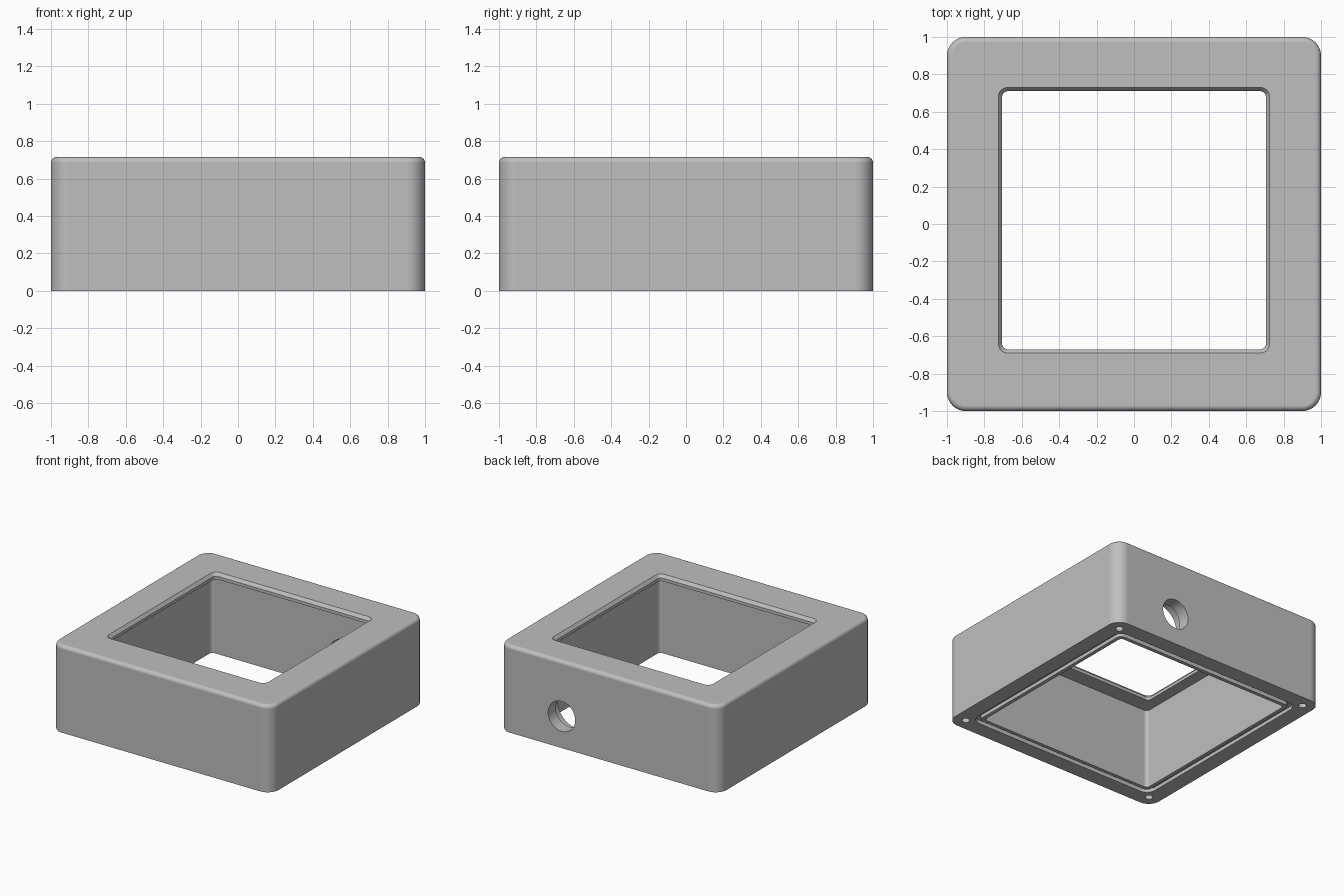
import bpy, bmesh, math
from mathutils import Matrix

cube = bpy.data.objects.get("Cube")
if cube:
    bpy.data.objects.remove(cube)

HEIGHT = 0.715
STEPS = 10  # segments per rounded corner

grey = bpy.data.materials.new("plain_grey")
grey.use_nodes = True
colour = (0.52, 0.52, 0.52, 1)
grey.diffuse_color = colour
grey.node_tree.nodes["Principled BSDF"].inputs["Base Color"].default_value = colour


def rounded_loop(bm, half_x, half_y, radius, z, cy=0.0):
    """Ring of vertices along a rounded rectangle."""
    verts = []
    for corner, (sx, sy) in enumerate([(1, 1), (-1, 1), (-1, -1), (1, -1)]):
        for i in range(STEPS + 1):
            a = math.pi / 2 * (corner + i / STEPS)
            verts.append(bm.verts.new((sx * (half_x - radius) + radius * math.cos(a),
                                       cy + sy * (half_y - radius) + radius * math.sin(a), z)))
    return verts


def cylinder(name, radius, depth, matrix):
    """Hidden cutter for a round hole."""
    bm = bmesh.new()
    bmesh.ops.create_cone(bm, cap_ends=True, segments=48, radius1=radius,
                          radius2=radius, depth=depth, matrix=matrix)
    mesh = bpy.data.meshes.new(name)
    bm.to_mesh(mesh)
    bm.free()
    obj = bpy.data.objects.new(name, mesh)
    bpy.context.collection.objects.link(obj)
    obj.hide_render = True
    return obj


# Section of the frame as (half width, corner radius, height, window?)
section = [(1.0, 0.1, 0, False)]
FILLET = 0.03
for i in range(7):
    a = math.pi / 2 * i / 6
    inset = FILLET * (1 - math.cos(a))
    section.append((1 - inset, 0.1 - inset, HEIGHT - FILLET * (1 - math.sin(a)), False))
section += [
    (0.725, 0.05, HEIGHT, True),          # window chamfer
    (0.705, 0.03, HEIGHT - 0.025, True),
    (0.705, 0.03, 0.665, True),           # underside of the top plate
    (0.8, 0.03, 0.665, False),            # cavity walls
    (0.8, 0.03, 0, False),
    (0.83, 0.04, 0, False),               # seal groove
    (0.83, 0.04, 0.03, False),
    (0.87, 0.08, 0.03, False),
    (0.87, 0.08, 0, False),
]

# Housing: loft the closed section around the frame
bm = bmesh.new()
loops = []
for half, radius, z, window in section:
    loops.append(rounded_loop(bm, half, half - (0.015 if window else 0), radius, z,
                              0.02 if window else 0))
for a, b in zip(loops, loops[1:] + loops[:1]):
    n = len(a)
    for i in range(n):
        j = (i + 1) % n
        bm.faces.new((a[i], a[j], b[j], b[i]))
bmesh.ops.recalc_face_normals(bm, faces=bm.faces)
mesh = bpy.data.meshes.new("housing_frame")
bm.to_mesh(mesh)
bm.free()
mesh.materials.append(grey)
housing = bpy.data.objects.new("housing_frame", mesh)
bpy.context.collection.objects.link(housing)

# Screw holes in the underside corners
cutters = [cylinder("screw_hole_cutter", 0.03, 0.6, Matrix.Translation((sx * 0.9, sy * 0.9, 0)))
           for sx in (-1, 1) for sy in (-1, 1)]

# Cable port in the back wall, with a wider bore from the inside
turn = Matrix.Rotation(math.pi / 2, 4, 'X')
cutters.append(cylinder("port_cutter", 0.123, 0.5, Matrix.Translation((0.43, 0.95, 0.26)) @ turn))
cutters.append(cylinder("port_bore_cutter", 0.175, 0.2, Matrix.Translation((0.43, 0.8, 0.26)) @ turn))

bpy.ops.object.select_all(action='DESELECT')
bpy.context.view_layer.objects.active = housing
housing.select_set(True)
for cutter in cutters:
    mod = housing.modifiers.new("cut", 'BOOLEAN')
    mod.operation = 'DIFFERENCE'
    mod.solver = 'EXACT'
    mod.object = cutter
    bpy.ops.object.modifier_apply(modifier=mod.name)
    bpy.data.objects.remove(cutter)

# Smooth rounded corners, keep hard edges and flat faces crisp
bpy.ops.object.shade_smooth_by_angle(angle=math.radians(30))
weighted = housing.modifiers.new("weighted_normals", 'WEIGHTED_NORMAL')
weighted.keep_sharp = True
